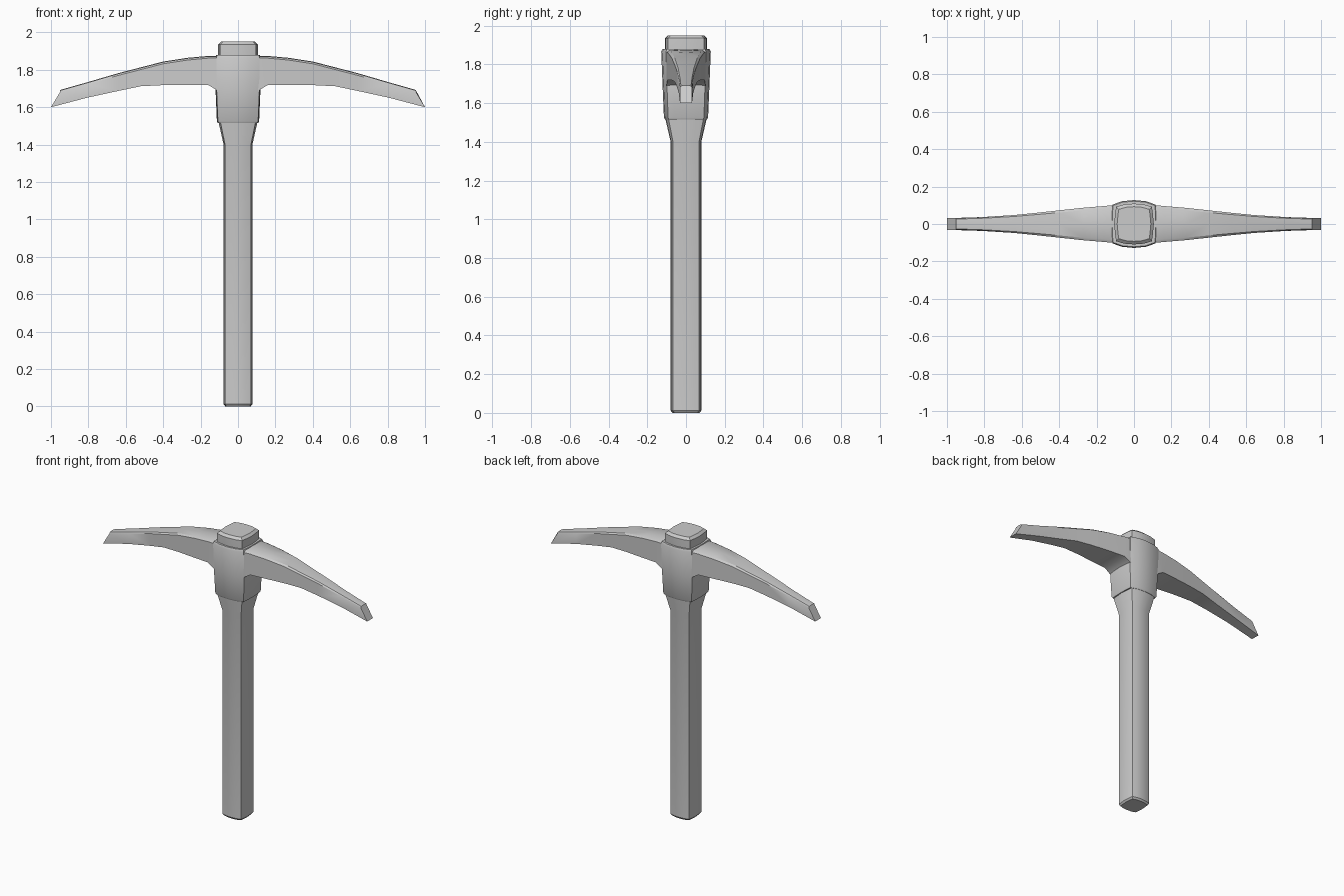
import bpy, bmesh, math

if "Cube" in bpy.data.objects:
    bpy.data.objects.remove(bpy.data.objects["Cube"])


def loft(name, rings, angle=30):
    """Skin a list of equal-length point rings and cap both ends."""
    bm = bmesh.new()
    loops = [[bm.verts.new(p) for p in ring] for ring in rings]
    n = len(loops[0])
    for a, b in zip(loops, loops[1:]):
        for i in range(n):
            bm.faces.new((a[i], a[(i + 1) % n], b[(i + 1) % n], b[i]))
    bm.faces.new(loops[0][::-1])
    bm.faces.new(loops[-1])
    bmesh.ops.recalc_face_normals(bm, faces=bm.faces[:])
    mesh = bpy.data.meshes.new(name)
    bm.to_mesh(mesh)
    bm.free()
    obj = bpy.data.objects.new(name, mesh)
    bpy.context.collection.objects.link(obj)
    bpy.context.view_layer.objects.active = obj
    obj.select_set(True)
    bpy.ops.object.shade_smooth_by_angle(angle=math.radians(angle))
    obj.select_set(False)
    return obj


def bulged_square(hx, hy, cx, cy, z):
    """Square with softly bowed sides: side reach hx/hy, corners at cx/cy."""
    quarter = [(hx, 0), (hx * .25 + cx * .75 + .002, cy * .65), (cx, cy),
               (cx * .55, hy * .75 + cy * .25)]
    pts = quarter + [(0, hy)] + [(-x, y) for x, y in quarter[:0:-1]]
    pts += [(-x, -y) for x, y in pts]
    return [(x, y, z) for x, y in pts]


# Wooden handle: straight shaft, flare under the head, nub above it
shaft = [(0, .068), (.012, .077), (1.40, .077), (1.52, .104),
         (1.935, .106), (1.95, .09)]
loft("handle", [bulged_square(r, r * 1.03, r * .9, r * .87, z) for z, r in shaft])

# Head collar that wraps the handle
collar = [(1.515, .108, .108), (1.525, .113, .114), (1.69, .120, .121),
          (1.865, .122, .128), (1.879, .117, .122)]
loft("collar", [bulged_square(hx, hy, hx * .95, hy * .81, z) for z, hx, hy in collar])

# Blade stations: x, top z, underside x, underside z, half width
stations = [(.09, 1.873, .09, 1.675, .101), (.12, 1.873, .12, 1.695, .100),
            (.16, 1.872, .16, 1.719, .096), (.27, 1.862, .27, 1.719, .087),
            (.40, 1.842, .40, 1.718, .073), (.52, 1.811, .52, 1.712, .060),
            (.64, 1.780, .64, 1.687, .048), (.80, 1.733, .81, 1.650, .037),
            (.952, 1.690, 1.0, 1.600, .031)]
rings = []
for xt, zt, xb, zb, w in stations:
    rings.append([(xb, -w, zb), (xt, -w, zt - .01), (xt, -w * .84, zt - .001),
                  (xt, 0, zt + .002), (xt, w * .84, zt - .001),
                  (xt, w, zt - .01), (xb, w, zb)])
blades = loft("pick_blades", rings, 32)
mirror = blades.modifiers.new("mirror", 'MIRROR')
mirror.use_mirror_merge = False
